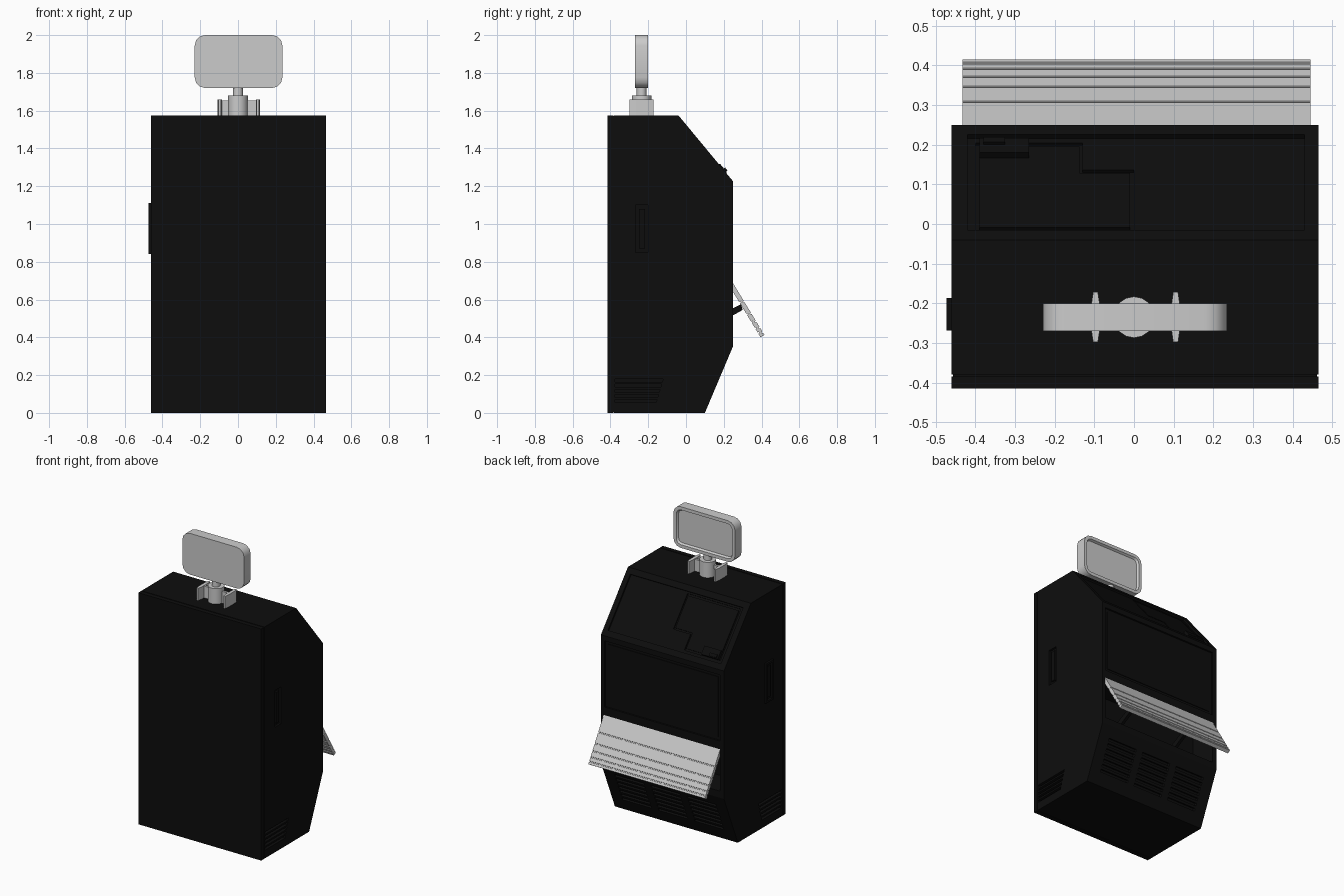
import bpy, bmesh, math
from mathutils import Vector as V

if "Cube" in bpy.data.objects:
    bpy.data.objects.remove(bpy.data.objects["Cube"])

black = bpy.data.materials.new("black_paint")
black.diffuse_color = (0.004, 0.004, 0.004, 1)
black.use_nodes = True
black.node_tree.nodes["Principled BSDF"].inputs["Base Color"].default_value = black.diffuse_color


def prism(bm, pts, vec):
    """Extrude a 3D polygon along vec into a closed solid."""
    f = bm.faces.new([bm.verts.new(p) for p in pts])
    r = bmesh.ops.extrude_face_region(bm, geom=[f], use_keep_orig=True)
    bmesh.ops.translate(bm, vec=vec, verts=[v for v in r["geom"] if isinstance(v, bmesh.types.BMVert)])


def box(bm, x0, x1, y0, y1, z0, z1):
    prism(bm, [(x0, y0, z0), (x1, y0, z0), (x1, y0, z1), (x0, y0, z1)], (0, y1 - y0, 0))


def finish(name, bm, mat=None):
    bmesh.ops.recalc_face_normals(bm, faces=bm.faces)
    me = bpy.data.meshes.new(name)
    bm.to_mesh(me)
    bm.free()
    ob = bpy.data.objects.new(name, me)
    bpy.context.collection.objects.link(ob)
    if mat:
        me.materials.append(mat)
    return ob


def cut(target, name, bm):
    c = finish(name, bm, black)
    c.hide_render = True
    m = target.modifiers.new(name, 'BOOLEAN')
    m.operation, m.solver, m.object = 'DIFFERENCE', 'EXACT', c
    bpy.context.view_layer.objects.active = target
    bpy.ops.object.modifier_apply(modifier=name)
    bpy.data.objects.remove(c)


UP_N = V((0, .35, .29)).normalized()
LOW_N = V((0, .355, -.15)).normalized()


def upper(x, y, h=0):
    """Point on the sloped control panel, h above it."""
    return V((x, y, 1.575 - (y + .04) * .35 / .29)) + UP_N * h


def lower(x, s, h=0):
    """Point on the lower slope, s = 0 top to 1 bottom."""
    return V((x, .25 - .15 * s, .355 * (1 - s))) + LOW_N * h


def upper_rect(x0, x1, y0, y1, h):
    return [upper(x0, y0, h), upper(x1, y0, h), upper(x1, y1, h), upper(x0, y1, h)]


X0, X1 = -.46, .465

# cabinet shell
bm = bmesh.new()
prof = [(-.38, 0), (.10, 0), (.25, .355), (.25, 1.225), (-.04, 1.575), (-.38, 1.575)]
prism(bm, [(X0, y, z) for y, z in prof], (X1 - X0, 0, 0))
cabinet = finish("cabinet", bm, black)

# recesses, tray opening, handle slot and vents
bm = bmesh.new()
prism(bm, upper_rect(-.42, .43, -.015, .225, -.012), UP_N * .05)
box(bm, -.43, .44, .238, .3, .74, 1.19)
box(bm, -.43, .44, .06, .3, .40, .675)
box(bm, .45, .5, -.268, -.2, .85, 1.10)
for i in range(5):
    z = .055 + i * .027
    ye = -.16 + (z - .05) * .3
    for x in (X0 - .03, X1 - .02):
        prism(bm, [(x, -.375, z), (x, ye, z), (x, ye + .005, z + .016), (x, -.375, z + .016)], (.05, 0, 0))
for cx in (-.27, .0025, .275):
    for i in range(7):
        s = .2 + i * .088
        prism(bm, [lower(cx - .11, s, -.02), lower(cx + .11, s, -.02),
                   lower(cx + .11, s + .045, -.02), lower(cx - .11, s + .045, -.02)], LOW_N * .05)
cut(cabinet, "recess_cutter", bm)

# stepped recess around the screen
L = [(-.40, -.008), (0, -.008), (0, .145), (-.13, .145), (-.13, .213), (-.40, .213)]
bm = bmesh.new()
prism(bm, [upper(x, y, -.02) for x, y in L], UP_N * .03)
cut(cabinet, "screen_cutter", bm)
L2 = [(-.39, 0), (-.01, 0), (-.01, .138), (-.138, .138), (-.138, .205), (-.39, .205)]
bm = bmesh.new()
prism(bm, [upper(x, y, -.024) for x, y in L2], UP_N * .012)
finish("screen_panel", bm, black)

# slot reader with raised lip
bm = bmesh.new()
prism(bm, upper_rect(-.39, -.265, .175, .212, -.022), UP_N * .028)
prism(bm, upper_rect(-.38, -.325, .196, .209, .005), UP_N * .009)
finish("slot_reader", bm, black)

# raised inner window panel
bm = bmesh.new()
box(bm, -.41, .42, .23, .243, .76, 1.17)
finish("window_panel", bm, black)

# full-height door with a narrow seam
bm = bmesh.new()
box(bm, X0, X1, -.415, -.385, 0, 1.575)
finish("door", bm, black)
bm = bmesh.new()
box(bm, X0 + .004, X1 - .004, -.386, -.379, .004, 1.571)
finish("door_seam", bm, black)

# side handle frame, and the bar inside the opposite slot
bm = bmesh.new()
for y in (-.268, -.2):
    box(bm, -.473, -.455, y, y + .014, .84, 1.11)
for z in (.84, 1.096):
    box(bm, -.473, -.455, -.254, -.2, z, z + .014)
box(bm, -.466, -.455, -.243, -.211, .87, 1.08)
finish("side_handle", bm, black)
bm = bmesh.new()
box(bm, .445, .463, -.25, -.218, .87, 1.08)
finish("slot_handle", bm, black)

# ribbed flap, grooved on both faces
a, b = V((0, .247, .69)), V((0, .415, .413))
d = (b - a).normalized()
n = V((0, d.z, -d.y))
n = n if n.z < 0 else -n
T, length = .024, (b - a).length
outer, inner = [a], [a + n * T]
for y in (.308, .346, .371, .391, .406):
    s = (y - .247) / .168 * length
    for off, h in ((-.004, 0), (-.003, .007), (.003, .007), (.004, 0)):
        outer.append(a + d * (s + off) + n * h)
        inner.append(a + d * (s + off - .008) + n * (T - h))
outer.append(b)
inner.append(b + n * T)
bm = bmesh.new()
prism(bm, [p + V((-.432, 0, 0)) for p in outer + inner[::-1]], (.877, 0, 0))
finish("ribbed_flap", bm)

# flap support arms
for i, x in enumerate((-.22, .22)):
    bm = bmesh.new()
    prism(bm, [(x, .06, .41), (x, .06, .46), (x, .29, .575), (x, .30, .545)], (.02, 0, 0))
    finish(f"flap_support_{i + 1}", bm, black)

# sign mounting post
CY = -.235
bm = bmesh.new()
for r, z0, z1 in ((.052, 1.57, 1.68), (.026, 1.67, 1.73)):
    g = bmesh.ops.create_cone(bm, cap_ends=True, segments=16, radius1=r, radius2=r, depth=z1 - z0)
    bmesh.ops.translate(bm, vec=(0, CY, (z0 + z1) / 2), verts=g["verts"])
post = finish("sign_post", bm)

# bracket: web and two tapered side plates
bm = bmesh.new()
box(bm, -.1, .105, CY - .008, CY + .008, 1.575, 1.655)
for x in (-.097, .105):
    plan = [(-.006, -.063), (.006, -.063), (.011, -.03), (.011, .03), (.006, .063), (-.006, .063),
            (-.011, .03), (-.011, -.03)]
    prism(bm, [(x + px, CY + py, 1.575) for px, py in plan], (0, 0, .083))
finish("sign_bracket", bm)

# sign head: rounded slab with a recessed face
bm = bmesh.new()
R, pts = .055, []
for cx, cz, a0 in ((.18, 1.945, 0), (-.174, 1.945, 90), (-.174, 1.775, 180), (.18, 1.775, 270)):
    for k in range(4):
        t = math.radians(a0 + k * 30)
        pts.append((cx + R * math.cos(t), -.27, cz + R * math.sin(t)))
prism(bm, pts, (0, .07, 0))
bmesh.ops.recalc_face_normals(bm, faces=bm.faces)
face = [f for f in bm.faces if f.normal.y > .9]
bmesh.ops.inset_region(bm, faces=face, thickness=.022)
bmesh.ops.inset_region(bm, faces=face, thickness=.008, depth=-.014)
head = finish("sign_head", bm)

for ob in (post, head):
    bpy.ops.object.select_all(action='DESELECT')
    ob.select_set(True)
    bpy.context.view_layer.objects.active = ob
    bpy.ops.object.shade_smooth_by_angle(angle=math.radians(32))
